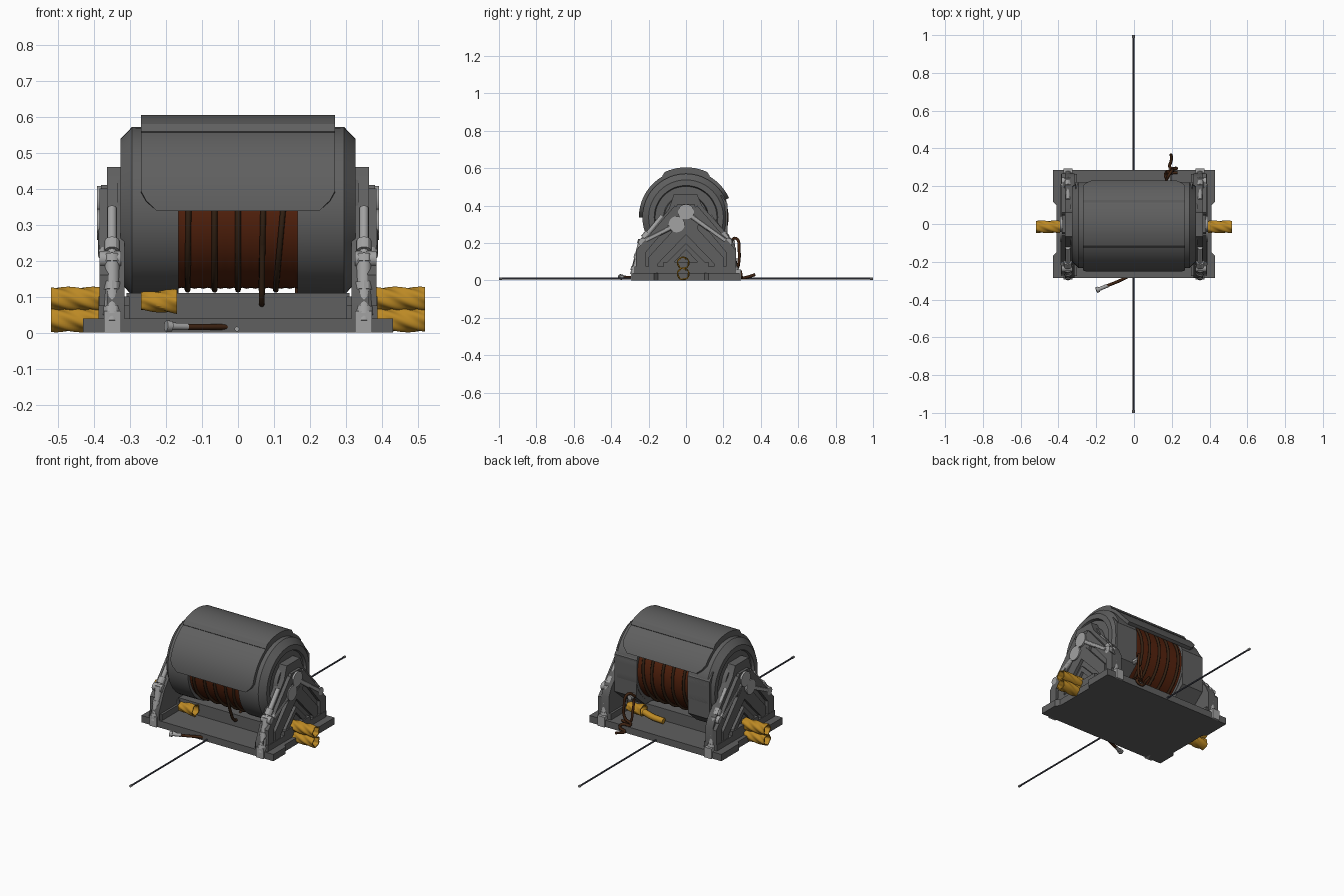
import bpy, bmesh, math
from mathutils import Vector

if "Cube" in bpy.data.objects:
    bpy.data.objects.remove(bpy.data.objects["Cube"])

AX = 0.338  # height of the drum axle


def material(name, r, g, b):
    m = bpy.data.materials.new(name)
    m.diffuse_color = (r, g, b, 1)
    m.use_nodes = True
    m.node_tree.nodes["Principled BSDF"].inputs["Base Color"].default_value = m.diffuse_color
    return m


GREY = material("dark_grey_paint", 0.115, 0.115, 0.115)
STEEL = material("light_steel", 0.36, 0.36, 0.36)
RUST = material("red_brown_rope", 0.09, 0.016, 0.004)
DARK = material("dark_brown_rope", 0.035, 0.016, 0.007)
HOSE = material("brown_hose", 0.05, 0.017, 0.006)
YELLOW = material("yellow_rope", 0.50, 0.25, 0.018)
SLATE = material("slate_cable", 0.065, 0.07, 0.095)


def make(name, verts, faces, mat, angle=30):
    me = bpy.data.meshes.new(name)
    bm = bmesh.new()
    vs = [bm.verts.new(v) for v in verts]
    for f in faces:
        bm.faces.new([vs[i] for i in f])
    bmesh.ops.recalc_face_normals(bm, faces=bm.faces)
    bm.to_mesh(me)
    bm.free()
    me.materials.append(mat)
    me.shade_smooth()
    me.set_sharp_from_angle(angle=math.radians(angle))
    ob = bpy.data.objects.new(name, me)
    bpy.context.collection.objects.link(ob)
    return ob


def prism(name, pts, x0, x1, mat):
    """Outline in (y, z) pushed along x."""
    n = len(pts)
    v = [(x, y, z) for x in (x0, x1) for y, z in pts]
    f = [tuple(range(n)), tuple(range(n, 2 * n))]
    f += [(i, (i + 1) % n, n + (i + 1) % n, n + i) for i in range(n)]
    return make(name, v, f, mat)


def box(name, x0, x1, y0, y1, z0, z1, mat):
    return prism(name, [(y0, z0), (y1, z0), (y1, z1), (y0, z1)], x0, x1, mat)


def lathe(name, profile, mat, seg=48, closed=False, y=0, z=AX, warp=None, angle=30, ymax=9):
    """Profile of (x, radius) turned about an x-directed axis, flattened at ymax."""
    v, f, m = [], [], len(profile)
    for i in range(seg):
        a = 2 * math.pi * i / seg
        for x, r in profile:
            r += warp(x, a) if warp else 0
            v.append((x, min(ymax, y + r * math.cos(a)), z + r * math.sin(a)))
    for i in range(seg):
        j = (i + 1) % seg
        for k in range(m if closed else m - 1):
            l = (k + 1) % m
            f.append((i * m + k, j * m + k, j * m + l, i * m + l))
    if not closed:
        f += [tuple(i * m for i in range(seg)), tuple(i * m + m - 1 for i in range(seg))]
    return make(name, v, f, mat, angle)


def rod(name, p, q, r, mat, seg=16):
    p, q = Vector(p), Vector(q)
    rot = (q - p).to_track_quat('Z', 'Y')
    v = [c + rot @ Vector((r * math.cos(2 * math.pi * i / seg), r * math.sin(2 * math.pi * i / seg), 0))
         for c in (p, q) for i in range(seg)]
    f = [tuple(range(seg)), tuple(range(seg, 2 * seg))]
    f += [(i, (i + 1) % seg, seg + (i + 1) % seg, seg + i) for i in range(seg)]
    return make(name, v, f, mat)


def rope(name, pts, r, mat, cyclic=False):
    cu = bpy.data.curves.new(name, 'CURVE')
    cu.dimensions, cu.bevel_depth, cu.bevel_resolution = '3D', r, 2
    cu.resolution_u, cu.use_fill_caps = 6, True
    sp = cu.splines.new('BEZIER')
    sp.bezier_points.add(len(pts) - 1)
    for b, p in zip(sp.bezier_points, pts):
        b.co, b.handle_left_type, b.handle_right_type = p, 'AUTO', 'AUTO'
    sp.use_cyclic_u = cyclic
    cu.materials.append(mat)
    ob = bpy.data.objects.new(name, cu)
    bpy.context.collection.objects.link(ob)
    return ob


# base plate with notched ends, and the central beam
outline = [(-.43, -.285), (.43, -.285), (.43, -.17), (.41, -.15), (.41, .10), (.43, .12),
           (.43, .285), (-.43, .285), (-.43, .12), (-.41, .10), (-.41, -.15), (-.43, -.17)]
n = len(outline)
make("base_plate", [(x, y, z) for z in (0, .04) for x, y in outline],
     [tuple(range(n)), tuple(range(n, 2 * n))] +
     [(i, (i + 1) % n, n + (i + 1) % n, n + i) for i in range(n)], GREY)
box("central_beam", -.31, .31, -.11, .11, .035, .11, GREY)

# finely ribbed rope winding on the drum
ribs = [(-.168 + .336 * i / 28, .213 if i % 2 else .216) for i in range(29)]
lathe("rope_winding", ribs, RUST, 56, angle=60)

# loose dark turns: x at top, x at bottom
for i, (xt, xb) in enumerate([(-.135, -.14), (-.065, -.065), (0, 0), (.075, .065), (.145, .105)]):
    pts = []
    for k in range(16):
        a = 2 * math.pi * k / 16
        pts.append((xt + (xb - xt) * (1 - math.sin(a)) / 2, .219 * math.cos(a), AX + .219 * math.sin(a)))
    rope("loose_turn_%d" % i, pts, .008, DARK, True)
# loop hanging off the drum in front of the beam
rope("hanging_turn", [(.068, -.20, .25), (.067, -.165, .15), (.066, -.128, .085), (.066, -.11, .08),
                      (.066, -.06, .118)], .008, DARK)


# drum cover: arch with clipped lower corners, plus raised crown plate with sloped edges
def arch(name, a0, a1, ro, ri, clip, edge, steps):
    v, f = [], []
    for i in range(steps + 1):
        a = math.radians(a0 + (a1 - a0) * i / steps)
        w = .27 - max(0, clip - .045 * min(i, steps - i) / 1.5)
        rr = ro - edge if i in (0, steps) else ro
        for r, x in ((rr, -w), (rr, w), (ri, w), (ri, -w)):
            v.append((x, r * math.cos(a), AX + r * math.sin(a)))
    for i in range(steps):
        f += [(4 * i + k, 4 * i + (k + 1) % 4, 4 * i + 4 + (k + 1) % 4, 4 * i + 4 + k) for k in range(4)]
    f += [(0, 1, 2, 3), tuple(4 * steps + k for k in range(4))]
    make(name, v, f, GREY)


arch("drum_cover", 24, 180, .252, .232, .045, 0, 24)
arch("crown_plate", 60, 120, .267, .245, 0, .012, 12)

frame = [(-.285, .03), (-.285, .09), (-.235, .20), (-.09, .385), (-.065, .46), (.06, .46),
         (.085, .40), (.245, .22), (.268, .17), (.268, .03)]

for s, side in ((-1, "left"), (1, "right")):
    # end housing of the drum, with a flat back
    lathe(side + "_flange", [(s * x, r) for x, r in
          ((.165, .232), (.295, .233), (.327, .20), (.327, .17), (.312, .165), (.312, .12), (.335, .115))],
          GREY, ymax=.222)
    prism(side + "_housing_back", [(.05, .12), (.14, .12), (.222, .19), (.222, .41), (.19, .455), (.05, .455)],
          s * .167, s * .31, GREY)

    # A-frame: body, foot, raised ribs
    prism(side + "_a_frame", frame, s * .315, s * .364, GREY)
    box(side + "_frame_foot", s * .302, s * .387, -.275, .265, .035, .075, GREY)
    box(side + "_hose_box", s * .302, s * .388, -.12, .12, .035, .10, GREY)
    prism(side + "_axle_block", [(-.075, .25), (.05, .25), (.075, .32), (.045, .41), (-.045, .41), (-.085, .33)],
          s * .36, s * .38, GREY)
    for d, end in ((-1, "front"), (1, "back")):
        prism(side + end + "_outer_rib", [(d * y, z) for y, z in
              ((.268, .07), (.268, .16), (.06, .40), (.03, .37), (.215, .15), (.215, .07))],
              s * .36, s * .385, GREY)
        prism(side + end + "_inner_rib", [(d * y, z) for y, z in
              ((.20, .07), (.20, .125), (.03, .31), (0, .29), (0, .245), (.15, .09), (.15, .07))],
              s * .36, s * .383, GREY)
        prism(side + end + "_small_rib", [(d * y, z) for y, z in
              ((.11, .09), (0, .20), (0, .165), (.07, .09))], s * .36, s * .38, GREY)

        # hydraulic ram along the leg
        x = s * .35
        foot, knee = Vector((x, d * .278, .03)), Vector((x, d * .232, .215))
        if d > 0:
            foot.y, knee.y = .262, .225
        top = Vector((x, -.05, .30)) if d < 0 else Vector((x, .0, .365))
        tag = side + "_" + end
        rod(tag + "_ram_barrel", foot, knee, .021, STEEL)
        axis = (knee - foot).normalized()
        for k, h in enumerate((.02, .09, .17)):
            p = foot + axis * h
            rod("%s_ram_collar_%d" % (tag, k), p, p + axis * .022, .025, STEEL, 12)
        tip = Vector((x, d * .125, .345))
        rod(tag + "_ram_rod", knee, tip, .013, STEEL)
        rod(tag + "_ram_joint", knee.lerp(tip, .08), knee.lerp(tip, .3), .021, STEEL, 12)
        rod(tag + "_link_arm", (s * .375, knee.y * .93, knee.z), (s * .375, top.y, top.z), .014, STEEL, 12)
        rod(tag + "_knee_pin", (s * .325, knee.y, knee.z - .01), (s * .385, knee.y, knee.z - .01), .022, STEEL)
        # round axle boss
        rod(tag + "_boss", (s * .34, top.y, top.z), (s * .391, top.y, top.z), .043, STEEL, 20)
        box(tag + "_ram_shoe", s * .325, s * .372, d * .25, d * .295, 0, .06, STEEL)

    # pairs of hollow twisted ropes sticking out of the sides
    for lv, z in (("lower", .035), ("upper", .094)):
        out = [(s * (.37 + .15 * i / 24), .0315) for i in range(25)]
        inn = [(s * .52, .026), (s * .37, .026)]
        lathe("%s_%s_twisted_rope" % (side, lv), out + inn, YELLOW, 40, True, -.015, z,
              lambda x, a: .0025 * math.cos(5 * a - 90 * x))

# frayed rope ends lying beside the beam
for s, nm in ((-1, "front"), (1, "back")):
    out = [(s * (.27 - .10 * i / 10), .024 + .009 * i / 10) for i in range(11)]
    inn = [(s * .17, .027), (s * .27, .018)]
    lathe(nm + "_frayed_rope", out + inn, YELLOW, 30, True, s * .15, .087,
          lambda x, a: .0025 * math.cos(5 * a - 90 * x))
rope("back_frayed_tail", [(.17, .15, .08), (.11, .155, .068), (.04, .15, .06)], .018, YELLOW)

# long thin cable with end beads
rod("ground_cable", (-.003, -.995, .01), (-.003, .995, .01), .005, SLATE, 10)
for d in (-1, 1):
    rod("cable_end", (-.003, d * .985, .01), (-.003, d * 1.0, .01), .007, STEEL, 10)

# front tail rope with steel coupling
rope("front_tail_rope", [(-.025, -.275, .016), (-.08, -.302, .016), (-.145, -.328, .016)], .008, HOSE)
rod("front_coupling", (-.14, -.326, .017), (-.185, -.345, .018), .010, STEEL)
rod("front_coupling_head", (-.185, -.345, .018), (-.20, -.351, .019), .015, STEEL)

# back rope hanging over a small bracket
rope("back_hanging_rope", [(.17, .23, .20), (.19, .268, .225), (.205, .284, .16), (.20, .28, .08), (.17, .272, .05),
                           (.21, .29, .05), (.225, .295, .03), (.19, .30, .015), (.197, .335, .02),
                           (.197, .37, .032)], .008, HOSE)
rope("back_rope_loop", [(.17, .24, .19), (.165, .262, .12), (.18, .268, .06), (.23, .272, .06)], .007, HOSE)
rod("back_rope_clip", (.185, .215, .2), (.185, .262, .2), .014, STEEL, 12)
